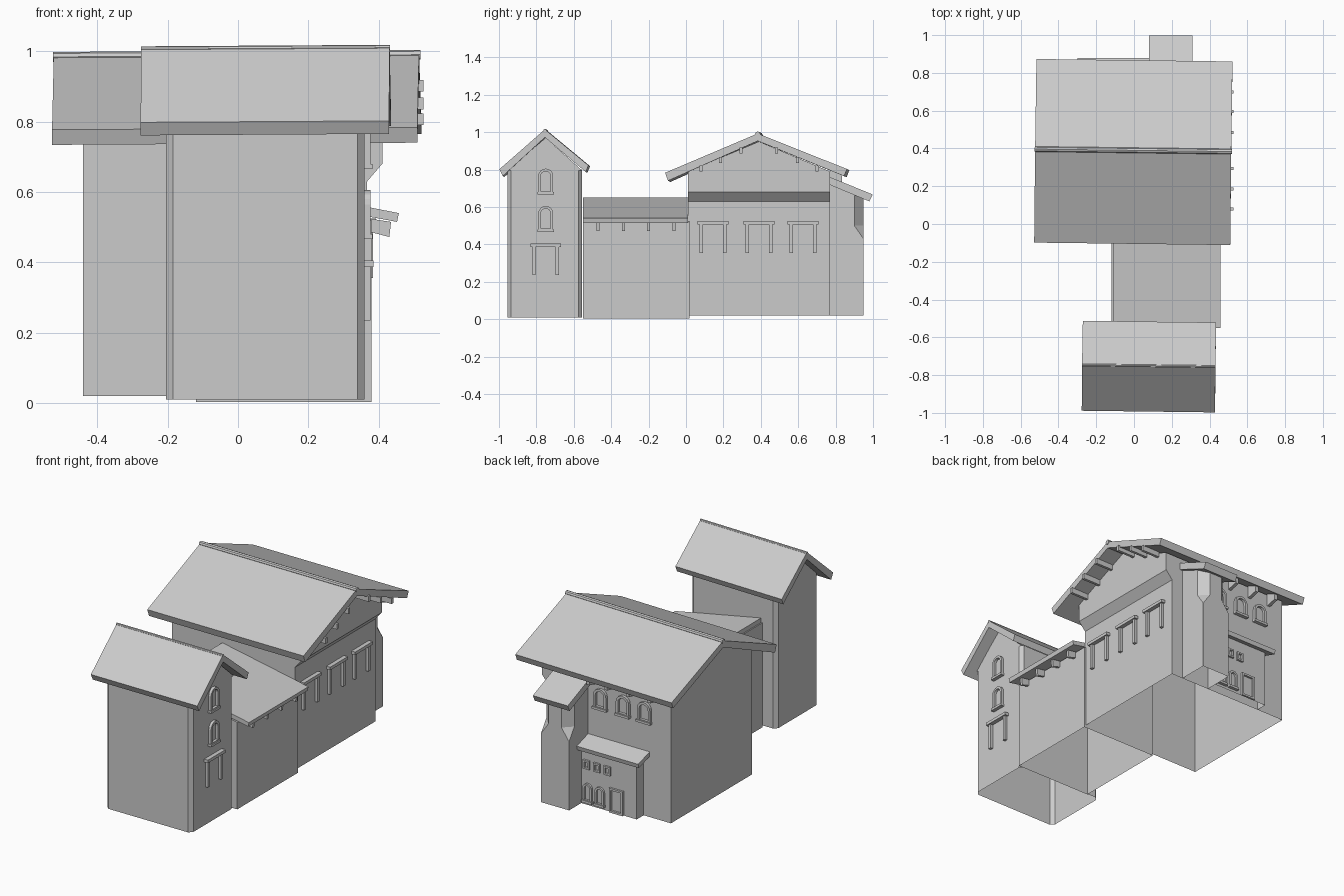
import bpy, bmesh
from math import sin, cos, pi
from mathutils import Matrix

if "Cube" in bpy.data.objects:
    bpy.data.objects.remove(bpy.data.objects["Cube"])


def finish(name, bm):
    bmesh.ops.recalc_face_normals(bm, faces=bm.faces)
    me = bpy.data.meshes.new(name)
    bm.to_mesh(me)
    bm.free()
    ob = bpy.data.objects.new(name, me)
    bpy.context.collection.objects.link(ob)
    return ob


def loft(name, rings):
    bm = bmesh.new()
    rows = [[bm.verts.new(p) for p in r] for r in rings]
    n = len(rows[0])
    for a, b in zip(rows, rows[1:]):
        for i in range(n):
            j = (i + 1) % n
            bm.faces.new((a[i], a[j], b[j], b[i]))
    bm.faces.new(rows[0])
    bm.faces.new(rows[-1])
    return finish(name, bm)


def along_x(name, prof, x0, x1):
    return loft(name, [[(x, y, z) for y, z in prof] for x in (x0, x1)])


def along_y(name, prof, y0, y1):
    return loft(name, [[(x, y, z) for x, z in prof] for y in (y0, y1)])


def box(name, x0, x1, y0, y1, z0, z1):
    return along_x(name, [(y0, z0), (y1, z0), (y1, z1), (y0, z1)], x0, x1)


def open_at(ob, *levels):
    """Remove the level faces at these heights, so the shell is hollow."""
    bm = bmesh.new()
    bm.from_mesh(ob.data)
    gone = [f for f in bm.faces
            if any(all(abs(v.co.z - z) < 1e-4 for v in f.verts) for z in levels)]
    bmesh.ops.delete(bm, geom=gone, context='FACES')
    bm.to_mesh(ob.data)
    bm.free()


def skew(ob, x, y, z):
    """The roofs sit very slightly askew."""
    m = Matrix.Rotation(-.0125, 4, 'Z') @ Matrix.Rotation(-.006, 4, 'Y')
    p = Matrix.Translation((x, y, z))
    ob.data.transform(p @ m @ p.inverted())


def chamfered_plan(x0, x1, y0, y1, c, z):
    return [(x0 + c, y0, z), (x1 - c, y0, z), (x1, y0 + c, z), (x1, y1 - c, z),
            (x1 - c, y1, z), (x0 + c, y1, z), (x0, y1 - c, z), (x0, y0 + c, z)]


def arch(w, h, n=8):
    r = w / 2
    return [(-r, 0), (r, 0)] + [(r * cos(pi * i / n), h - r + r * sin(pi * i / n))
                                for i in range(n + 1)]


def frame(name, wall, at, u, z, w, h, arched=True, t=0.014, d=0.016):
    """Raised ring on a wall facing +x or +y, with a sill under arched ones."""
    def place(p, depth):
        return (at + depth, u + p[0], z + p[1]) if wall == 'x' else (u + p[0], at + depth, z + p[1])
    if arched:
        outer = arch(w, h)
        inner = [(a, b + t) for a, b in arch(w - 2 * t, h - 2 * t)]
    else:
        outer = [(-w / 2, 0), (w / 2, 0), (w / 2, h), (-w / 2, h)]
        v = w / 2 - t
        inner = [(-v, t), (v, t), (v, h - t), (-v, h - t)]
    bm = bmesh.new()
    rows = [[bm.verts.new(place(p, dep)) for p in ring]
            for ring, dep in ((outer, 0), (outer, d), (inner, d), (inner, 0))]
    n = len(outer)
    for a, b in zip(rows, rows[1:]):
        for i in range(n):
            j = (i + 1) % n
            bm.faces.new((a[i], a[j], b[j], b[i]))
    finish(name, bm)
    if arched:
        s = w / 2 + .004
        if wall == 'x':
            box(name + "_sill", at, at + d + .006, u - s, u + s, z - .004, z + .01)
        else:
            box(name + "_sill", u - s, u + s, at, at + d + .006, z - .004, z + .01)


def portal(name, x, y, w, z0, z1):
    """Two posts carrying a lintel on a wall facing +x."""
    for side, s in (("left", -1), ("right", 1)):
        c = y + s * (w / 2 - .02)
        box(f"{name}_{side}_post", x, x + .017, c - .009, c + .009, z0, z1 - .012)
    box(name + "_lintel", x, x + .025, y - w / 2, y + w / 2, z1 - .018, z1)


# Tower: hollow chamfered shaft, gable and roof
open_at(loft("tower_shaft", [chamfered_plan(-.205, .36, -.955, -.555, .02, z)
                             for z in (.01, .80)]), .01, .80)
open_at(along_x("tower_gable", [(-.955, .795), (-.555, .795), (-.75, .97)], -.205, .36), .795)
skew(along_x("tower_roof", [(-.993, .80), (-.75, 1.013), (-.517, .82), (-.532, .785),
                            (-.75, .97), (-.975, .763)], -.275, .431), .08, -.75, 1)
skew(along_x("tower_ridge", [(-.75 + .008 * cos(i * pi / 4), 1.008 + .008 * sin(i * pi / 4))
                             for i in range(8)], -.276, .432), .08, -.75, 1)
for i, z in enumerate((.47, .67)):
    frame(f"tower_window_{i}", 'x', .36, -.75, z, .08, .135)
portal("tower_door", .36, -.75, .165, .235, .405)

# Low connecting wing with a single-pitch roof
open_at(along_y("wing_walls", [(-.12, .003), (.38, .003), (.38, .52), (-.12, .625)],
                -.55, .02), .003)
along_y("wing_roof", [(-.11, .65), (.457, .54), (.452, .515), (-.11, .62)], -.55, .01)
for i, y in enumerate((-.47, -.335, -.2, -.065)):
    along_y(f"wing_bracket_{i}", [(.37, .525), (.435, .515), (.43, .472), (.37, .488)],
            y - .008, y + .008)

# Main house: hollow walls with jettied gable on the right
open_at(along_y("house_walls", [(-.44, .02), (.367, .02), (.367, .63), (.41, .68),
                                (.41, .755), (-.44, .755)], .01, .77), .02, .755)
open_at(along_x("house_gable", [(.01, .755), (.77, .755), (.77, .79), (.39, .95), (.01, .79)],
                -.44, .41), .755)
skew(along_x("house_roof", [(-.105, .78), (.39, .99), (.867, .80), (.852, .762),
                            (.39, .95), (-.09, .737)], -.523, .515), 0, .39, .9)
skew(along_x("house_ridge", [(.39 + .014 * cos(i * pi / 4), .987 + .014 * sin(i * pi / 4))
                             for i in range(8)], -.525, .519), 0, .39, .9)
for i, (dy, z) in enumerate(((.095, .90), (.205, .85), (.31, .805))):
    for side, s in (("front", -1), ("back", 1)):
        y = .39 + s * dy
        box(f"purlin_{side}_{i}", .41, .527, y - .008, y + .008, z - .015, z + .018)
for i, y in enumerate((.145, .39, .625)):
    portal(f"house_side_window_{i}", .367, y, .165, .355, .525)

# Back of the house: upper windows and eave corbels
for i, x in enumerate((.02, -.13, -.27)):
    frame(f"house_back_window_{i}", 'y', .77, x, .58, .085, .12)
for i, x in enumerate((.06, -.055, -.2, -.34)):
    along_x(f"eave_corbel_{i}", [(.77, .72), (.835, .735), (.835, .775), (.77, .80)],
            x - .01, x + .01)

# Chimney tower: square base, outer corners cut off higher up
rings = []
for z, c in ((.02, .001), (.43, .001), (.50, .05), (None, .05)):
    x0, x1, y0, y1 = .105, .29, .77, .95
    plan = [(x0, y0), (x1, y0), (x1, y1 - c), (x1 - c, y1), (x0 + c, y1), (x0, y1 - c)]
    rings.append([(x, y, z if z else .73 - .42 * (y - .77)) for x, y in plan])
open_at(loft("chimney_shaft", rings), .02)
along_x("chimney_roof", [(.765, .762), (.998, .667), (.98, .63), (.765, .72)], .08, .31)

# Lean-to annex on the back
open_at(along_x("annex_walls", [(.77, .02), (.835, .02), (.835, .36), (.77, .385)],
                -.26, .105), .02)
along_x("annex_roof", [(.765, .41), (.878, .375), (.872, .35), (.765, .383)], -.30, .105)
for i, x in enumerate((.067, -.002, -.07)):
    frame(f"annex_small_window_{i}", 'y', .835, x, .235, .042, .052, arched=False, t=.01, d=.012)
for i, x in enumerate((.06, -.02)):
    frame(f"annex_arched_window_{i}", 'y', .835, x, .04, .06, .11, t=.012, d=.012)
frame("annex_door", 'y', .835, -.13, .02, .09, .145, arched=False, t=.012, d=.012)
